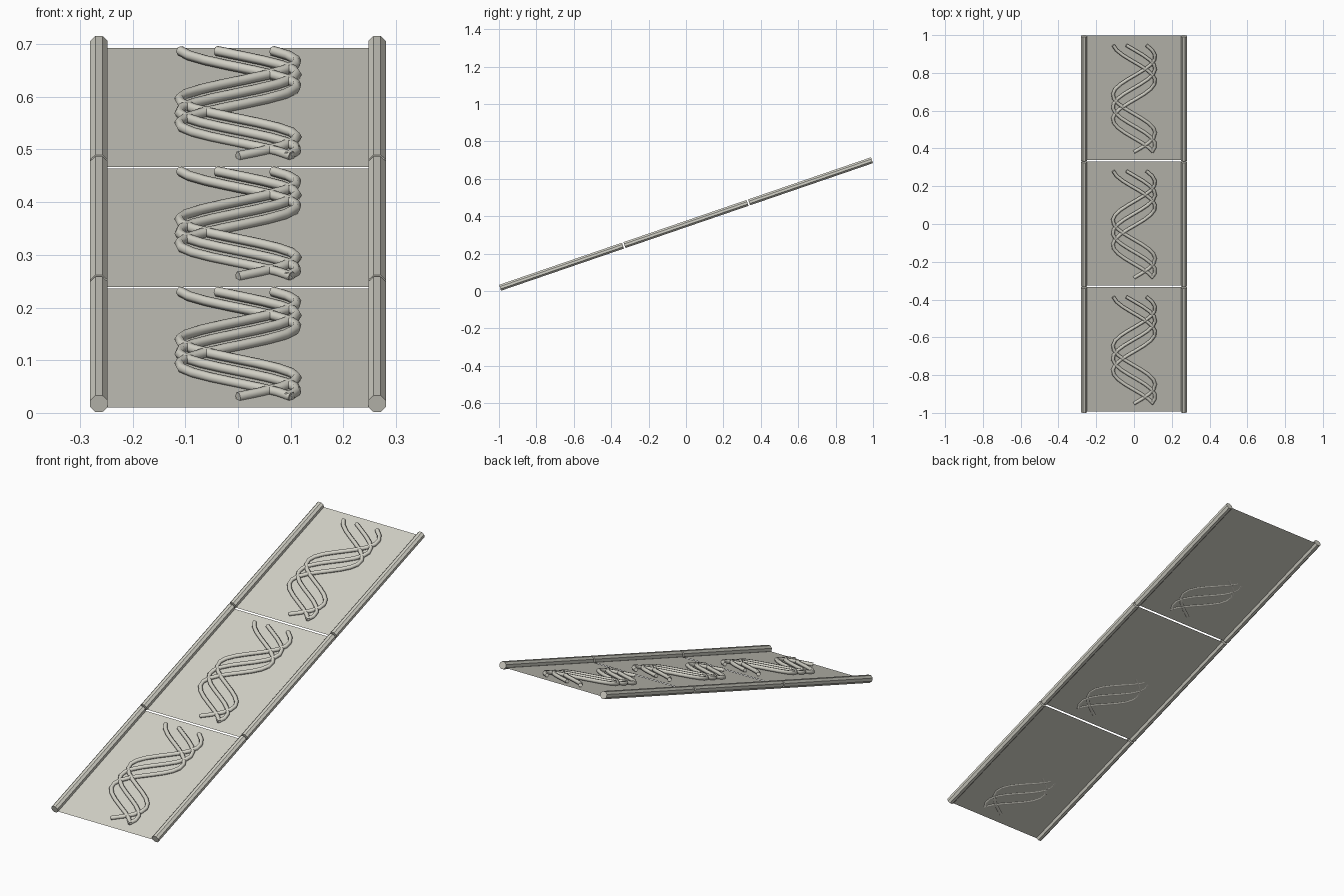
import bpy
from math import sin, pi, atan2
from mathutils import Matrix, Vector

cube = bpy.data.objects.get("Cube")
if cube:
    bpy.data.objects.remove(cube)


def material(name, colour):
    m = bpy.data.materials.new(name)
    m.use_nodes = True
    m.diffuse_color = colour
    m.node_tree.nodes["Principled BSDF"].inputs["Base Color"].default_value = colour
    return m


stone = material("warm pale grey", (0.65, 0.64, 0.57, 1))

RAIL_X, RAIL_R = 0.264, 0.0165
LENGTH, PITCH = 0.695, 0.704          # along the slope
TILT = atan2(0.343, 1)
slope = Matrix.Translation((0, 0, 0.3585)) @ Matrix.Rotation(TILT, 4, "X")


def place(obj, offset):
    """Set an object on the sloping ramp frame."""
    obj.matrix_world = slope @ Matrix.Translation(offset)
    obj.data.materials.append(stone)


def panel(name, y):
    mesh = bpy.data.meshes.new(name)
    w, h = RAIL_X, LENGTH / 2
    mesh.from_pydata([(-w, -h, 0), (w, -h, 0), (w, h, 0), (-w, h, 0)], [], [(0, 1, 2, 3)])
    obj = bpy.data.objects.new(name, mesh)
    bpy.context.collection.objects.link(obj)
    place(obj, (0, y, -0.0075))


def rail(name, x, y):
    bpy.ops.mesh.primitive_cylinder_add(vertices=8, radius=RAIL_R / 0.924, depth=LENGTH)
    obj = bpy.context.object
    obj.name = name
    # lay the octagonal bar along the slope, flat side up
    obj.data.transform(Matrix.Rotation(pi / 2, 4, "X") @ Matrix.Rotation(pi / 8, 4, "Z"))
    place(obj, (x, y, 0))


def strand(name, phase, y):
    """One wavy tube of the braided relief, rising slightly off its panel."""
    curve = bpy.data.curves.new(name, "CURVE")
    curve.dimensions = "3D"
    curve.twist_mode = "Z_UP"
    curve.bevel_depth = 0.0095
    curve.bevel_resolution = 1
    curve.use_fill_caps = True
    spline = curve.splines.new("POLY")
    steps = 22
    spline.points.add(steps)
    for i, p in enumerate(spline.points):
        f = i / steps
        p.co = (0.112 * sin(0.4 * i + phase), -0.302 + 0.6 * f, 0.0055 + 0.006 * f, 1)
    obj = bpy.data.objects.new(name, curve)
    bpy.context.collection.objects.link(obj)
    place(obj, (0, y, -0.0075))
    # turn the tube into a flat-shaded mesh
    bpy.ops.object.select_all(action="DESELECT")
    obj.select_set(True)
    bpy.context.view_layer.objects.active = obj
    bpy.ops.object.convert(target="MESH")
    bpy.context.object.data.shade_flat()


for n, part in enumerate(("lower", "middle", "upper")):
    y = (n - 1) * PITCH
    panel(part + "_panel", y)
    rail(part + "_right_rail", -RAIL_X, y)
    rail(part + "_left_rail", RAIL_X, y)
    for k in range(3):
        strand(f"{part}_strand_{k + 1}", k, y)
